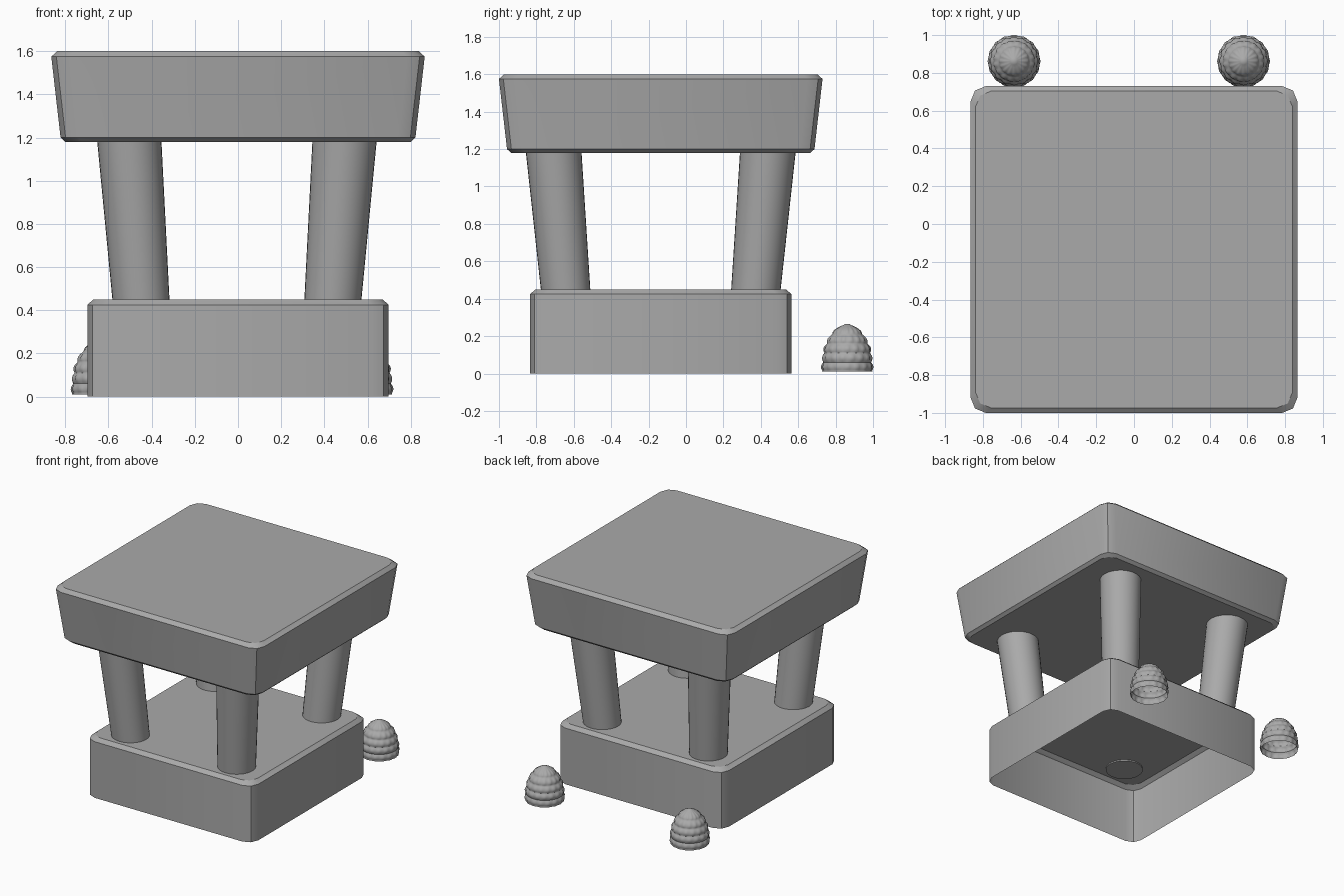
import bpy, bmesh
from math import sin, cos, pi, radians
from mathutils import Vector

cube = bpy.data.objects.get("Cube")
if cube:
    bpy.data.objects.remove(cube, do_unlink=True)

CY = -0.135          # middle of the table in y

stone = bpy.data.materials.new("stone grey")
stone.use_nodes = True
GREY = (0.4, 0.4, 0.4, 1)
stone.diffuse_color = GREY
stone.node_tree.nodes["Principled BSDF"].inputs["Base Color"].default_value = GREY


def loft(name, rings, cap_bottom, cap_top, angle=30):
    """Skin a stack of closed rings into one object."""
    bm = bmesh.new()
    loops = [[bm.verts.new(p) for p in ring] for ring in rings]
    n = len(loops[0])
    for a, b in zip(loops, loops[1:]):
        for i in range(n):
            j = (i + 1) % n
            bm.faces.new((a[i], a[j], b[j], b[i]))
    if cap_bottom:
        bm.faces.new(loops[0][::-1])
    if cap_top:
        bm.faces.new(loops[-1])
    mesh = bpy.data.meshes.new(name)
    bm.to_mesh(mesh)
    bm.free()
    mesh.materials.append(stone)
    obj = bpy.data.objects.new(name, mesh)
    bpy.context.collection.objects.link(obj)
    bpy.ops.object.select_all(action='DESELECT')
    obj.select_set(True)
    bpy.context.view_layer.objects.active = obj
    bpy.ops.object.shade_smooth_by_angle(angle=radians(angle))
    return obj


def rounded_square(half, z, radius=0.08, steps=2):
    """Square ring with softened corners."""
    pts = []
    for corner in range(4):
        mid = pi / 4 + corner * pi / 2
        cx = (half - radius) * (1 if cos(mid) > 0 else -1)
        cy = (half - radius) * (1 if sin(mid) > 0 else -1)
        for s in range(steps + 1):
            t = corner * pi / 2 + s * pi / 2 / steps
            pts.append(Vector((cx + radius * cos(t), CY + cy + radius * sin(t), z)))
    return pts


def circle(x, y, z, r, n=32):
    return [Vector((x + r * cos(2 * pi * i / n), y + r * sin(2 * pi * i / n), z))
            for i in range(n)]


# Hollow base, open underneath
loft("base", [rounded_square(h, z) for h, z in
              ((0.698, 0), (0.698, 0.425), (0.67, 0.45))], False, True)

# Flared top slab
loft("top_slab", [rounded_square(h, z) for h, z in
                  ((0.80, 1.18), (0.822, 1.2), (0.865, 1.575), (0.838, 1.6))], True, True)

# Four splayed, widening legs
for side, sx in (("left", 1), ("right", -1)):
    for end, sy in (("front", -1), ("back", 1)):
        loft(f"{end}_{side}_leg",
             [circle(sx * 0.444 - 0.005, CY + sy * 0.508, 0.44, 0.132),
              circle(sx * 0.499 - 0.005, CY + sy * 0.573, 1.19, 0.149)], True, True)


# Knobbly domed cones behind the table, open underneath
def dome_radius(z):
    t = max(0.0, (z - 0.03) / 0.235)
    return 0.131 * max(0.0, 1 - t ** 2.3) ** 0.6


def knobbly_ring(x, y, z, lobes=16, n=64):
    row = abs(sin(pi * (z - 0.01) / 0.05)) if z > 0.01 else 0.5
    r = dome_radius(z)
    amount = 0.011 * min(1, r / 0.08)
    stagger = int((z - 0.01) / 0.05) % 2 * pi / 2
    pts = []
    for i in range(n):
        a = 2 * pi * i / n
        lobe = abs(cos(lobes * a / 2 + stagger))
        k = r + amount * row * (0.35 + 0.65 * lobe) - 0.002
        pts.append(Vector((x + k * cos(a), y + k * sin(a), z)))
    return pts


STEPS = 40
for side, x in (("left", 0.58), ("right", -0.635)):
    heights = [0.01 + 0.25 * i / STEPS for i in range(STEPS + 1)]
    rings = [knobbly_ring(x, 0.862, z) for z in heights]
    rings.append(circle(x, 0.862, 0.265, 0.012, 64))
    loft(f"back_{side}_cone", rings, False, True, 50)
